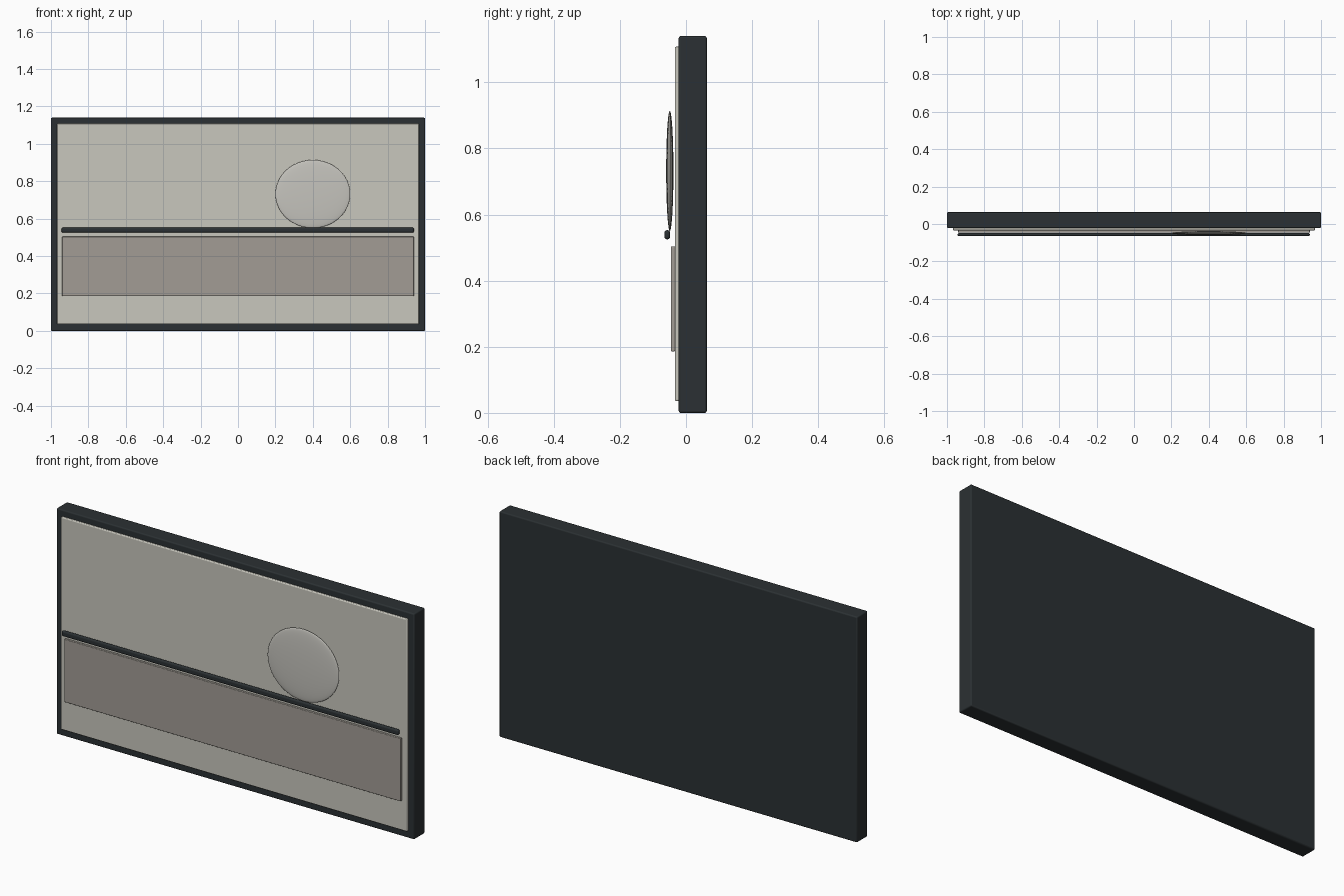
import bpy
import math

if "Cube" in bpy.data.objects:
    bpy.data.objects.remove(bpy.data.objects["Cube"])


def material(name, rgb):
    m = bpy.data.materials.new(name)
    m.diffuse_color = (*rgb, 1)
    m.use_nodes = True
    m.node_tree.nodes["Principled BSDF"].inputs["Base Color"].default_value = m.diffuse_color
    return m


def finish(obj, name, mat):
    obj.name = name
    obj.data.materials.append(mat)
    bpy.ops.object.transform_apply(location=False, rotation=True, scale=True)
    bpy.ops.object.shade_smooth_by_angle(angle=math.radians(40))


def slab(name, xs, ys, zs, bevel, mat, segments=3):
    """Box given by its min/max on each axis, with rounded edges."""
    spans = (xs, ys, zs)
    bpy.ops.mesh.primitive_cube_add(size=1, location=[(a + b) / 2 for a, b in spans])
    obj = bpy.context.object
    obj.scale = [b - a for a, b in spans]
    finish(obj, name, mat)
    mod = obj.modifiers.new("rounded_edges", 'BEVEL')
    mod.width = bevel
    mod.segments = segments
    return obj


dark = material("charcoal", (0.024, 0.030, 0.033))
pale = material("pale_grey", (0.58, 0.57, 0.51))
taupe = material("taupe", (0.36, 0.335, 0.30))
light = material("disc_grey", (0.56, 0.55, 0.51))

# Backing with its dark rim
slab("backing_frame", (-1, 1), (-0.022, 0.063), (0, 1.14), 0.006, dark)

# Layered front panels
slab("main_panel", (-0.967, 0.967), (-0.034, -0.012), (0.036, 1.108), 0.004, pale)
slab("lower_band", (-0.94, 0.94), (-0.046, -0.033), (0.186, 0.504), 0.003, taupe)

# Horizon rail
slab("horizon_rail", (-0.943, 0.94), (-0.065, -0.048), (0.525, 0.553), 0.008, dark, 4)

# Flattened oval disc, poles facing front and back
bpy.ops.mesh.primitive_uv_sphere_add(segments=48, ring_count=24, radius=1,
                                     location=(0.4, -0.049, 0.732),
                                     rotation=(math.pi / 2, 0, 0))
disc = bpy.context.object
disc.scale = (0.2, 0.182, 0.011)
finish(disc, "oval_disc", light)
